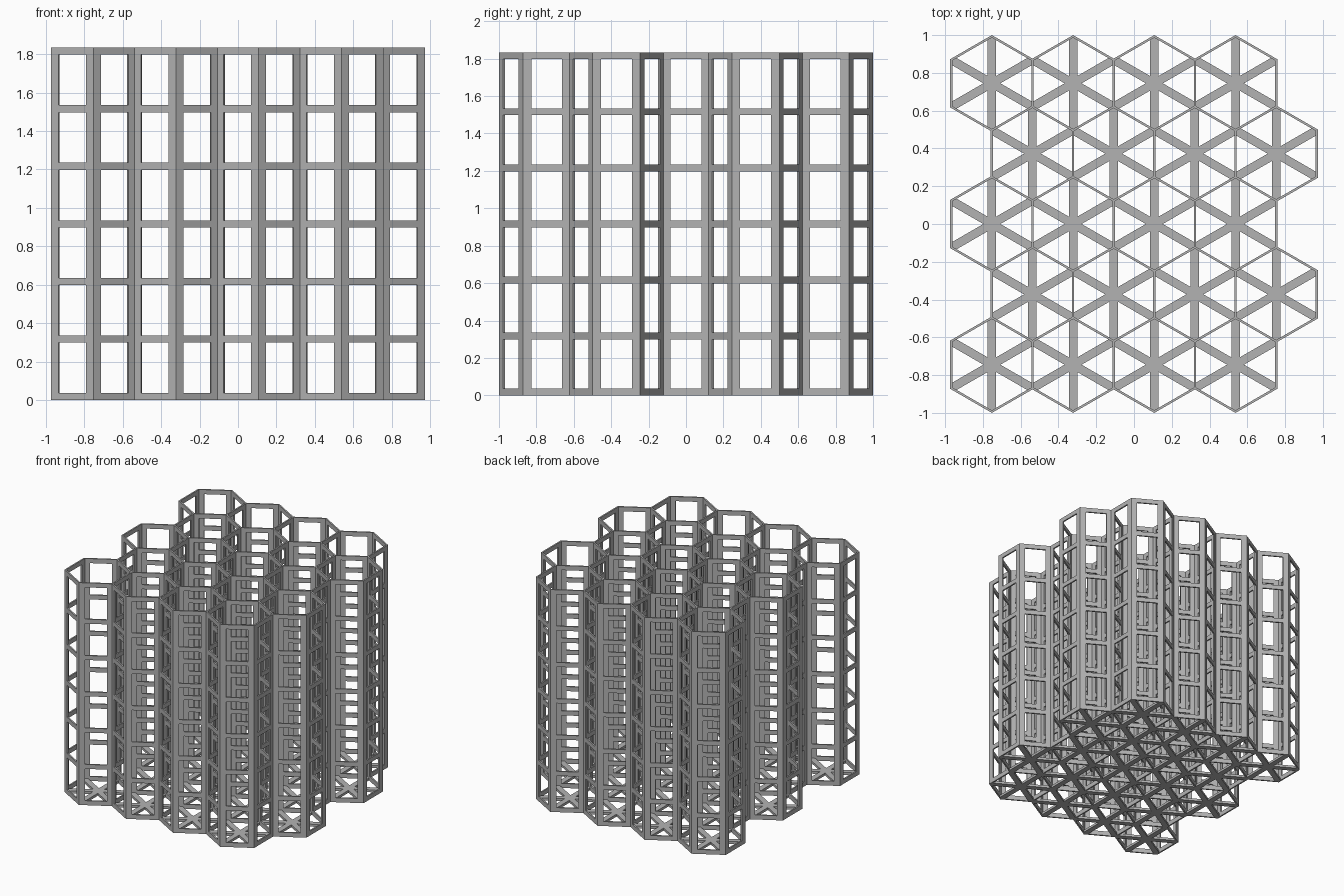
import bpy
import bmesh
from math import cos, sin, tan, pi
from mathutils import Vector

if "Cube" in bpy.data.objects:
    bpy.data.objects.remove(bpy.data.objects["Cube"], do_unlink=True)

PITCH = 0.43            # distance between neighbouring cells
ROW = PITCH * cos(pi / 6)
WALL = 0.012            # wall thickness
WINDOW = 0.165          # window width
RAIL = 0.037            # height of the horizontal rails
STOREYS = 6
STOREY = 0.2995
SPOKE = 0.045           # floor spoke width
FLOOR = 0.02            # floor spoke thickness

grey = bpy.data.materials.new("light grey plastic")
grey.use_nodes = True
color = (0.45, 0.45, 0.45, 1)
grey.diffuse_color = color
grey.node_tree.nodes["Principled BSDF"].inputs["Base Color"].default_value = color


def make_object(name, bm, location):
    bmesh.ops.recalc_face_normals(bm, faces=bm.faces)
    mesh = bpy.data.meshes.new(name)
    bm.to_mesh(mesh)
    bm.free()
    mesh.materials.append(grey)
    obj = bpy.data.objects.new(name, mesh)
    obj.location = location
    bpy.context.collection.objects.link(obj)


def add_panel(bm, angle):
    """Mitred wall panel with a ladder of window openings."""
    normal = Vector((cos(angle), sin(angle), 0))
    along = Vector((-sin(angle), cos(angle), 0))
    levels = []
    for i in range(STOREYS + 1):
        levels += [i * STOREY, i * STOREY + RAIL]
    cols, rows = 3, len(levels) - 1

    # Outer and inner vertex grids
    grids = []
    for side in (1, -1):
        dist = PITCH / 2 + side * WALL / 2
        half = dist * tan(pi / 6)
        stops = (-half, -WINDOW / 2, WINDOW / 2, half)
        grids.append([[bm.verts.new(normal * dist + along * u + Vector((0, 0, z)))
                       for z in levels] for u in stops])
    outer, inner = grids

    def solid(c, r):
        inside = 0 <= c < cols and 0 <= r < rows
        return inside and not (c == 1 and r % 2 == 1)

    # Faces of the solid parts, and reveals wherever they meet a gap
    for c in range(cols):
        for r in range(rows):
            if not solid(c, r):
                continue
            ring = [(c, r), (c + 1, r), (c + 1, r + 1), (c, r + 1)]
            bm.faces.new([outer[i][j] for i, j in ring])
            bm.faces.new([inner[i][j] for i, j in reversed(ring)])
            beside = [(c, r - 1), (c + 1, r), (c, r + 1), (c - 1, r)]
            for k, cell in enumerate(beside):
                if not solid(*cell):
                    (a, b), (d, e) = ring[k], ring[(k + 1) % 4]
                    bm.faces.new((outer[d][e], outer[a][b], inner[a][b], inner[d][e]))


def add_star(bm):
    """Six-spoked floor whose pointed tips end inside the cell corners."""
    tip = PITCH / 2 / cos(pi / 6)
    shoulder = tip - SPOKE / 2 * tan(pi / 6)
    points = []
    for k in range(6):
        a = pi / 6 + k * pi / 3
        out = Vector((cos(a), sin(a), 0))
        across = Vector((-sin(a), cos(a), 0)) * SPOKE / 2
        notch = a + pi / 6
        points += [out * shoulder - across, out * tip, out * shoulder + across,
                   Vector((cos(notch), sin(notch), 0)) * SPOKE]
    face = bm.faces.new([bm.verts.new(p) for p in points])
    top = bmesh.ops.extrude_face_region(bm, geom=[face])["geom"]
    for v in top:
        if isinstance(v, bmesh.types.BMVert):
            v.co.z += FLOOR


# Five staggered rows of four cells; neighbours share one wall
built = set()
for row in range(5):
    shift = PITCH / 4 * (1 if row % 2 else -1)
    for col in range(4):
        centre = Vector(((col - 1.5) * PITCH + shift, (2 - row) * ROW, 0))
        walls = bmesh.new()
        for k in range(6):
            angle = k * pi / 3
            mid = centre + Vector((cos(angle), sin(angle), 0)) * PITCH / 2
            key = (round(mid.x * 50), round(mid.y * 50))
            near = any(abs(key[0] - x) < 2 and abs(key[1] - y) < 2 for x, y in built)
            if not near:
                built.add(key)
                add_panel(walls, angle)
        make_object(f"cell_walls_{row + 1}_{col + 1}", walls, centre)
        star = bmesh.new()
        add_star(star)
        make_object(f"floor_star_{row + 1}_{col + 1}", star, centre)
